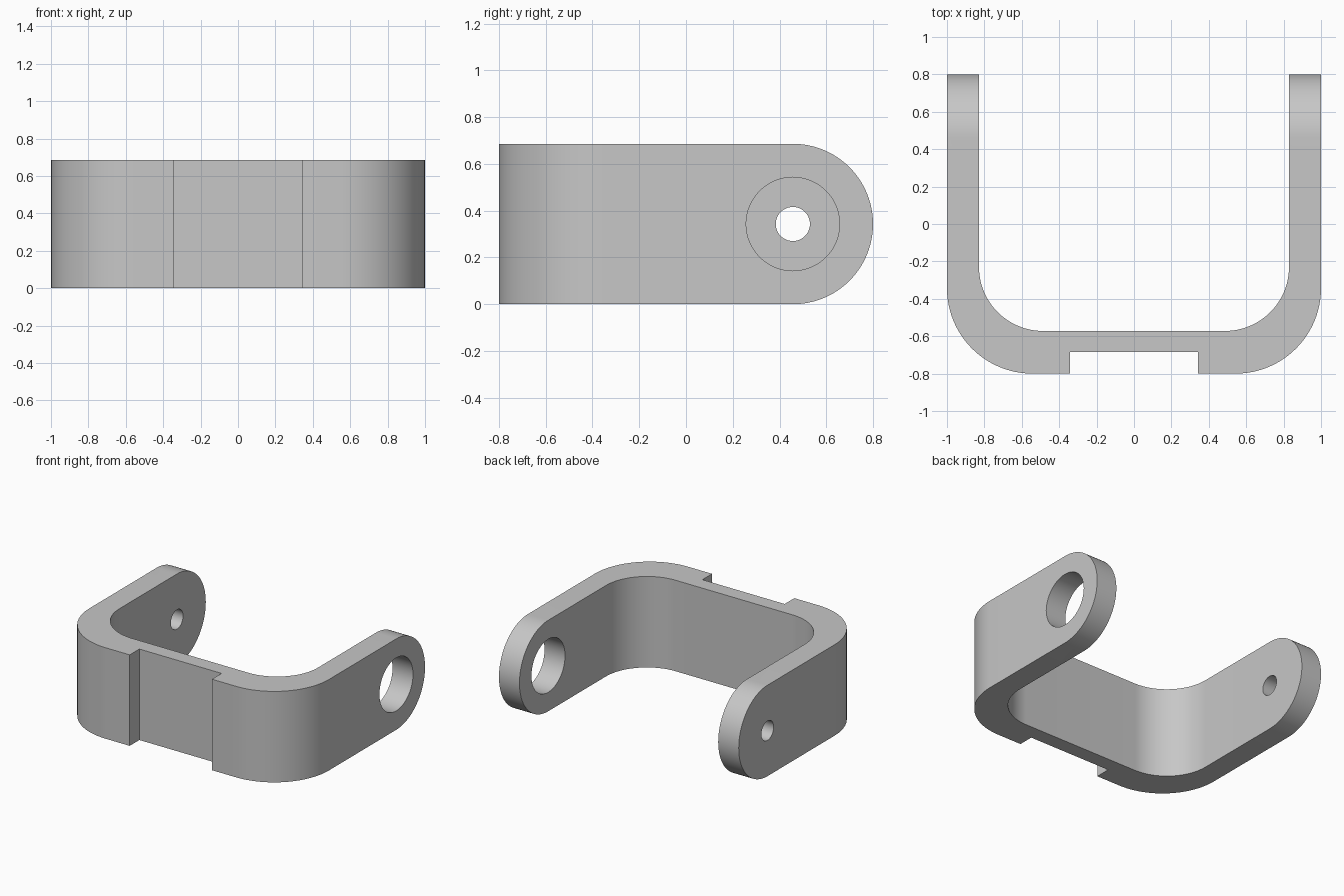
import bpy, bmesh
from math import sin, cos, pi, radians
from mathutils import Matrix, Vector

if "Cube" in bpy.data.objects:
    bpy.data.objects.remove(bpy.data.objects["Cube"], do_unlink=True)

HEIGHT = 0.686
MID = HEIGHT / 2
PIVOT_Y = 0.457
STEPS = 24

grey = bpy.data.materials.new("plain grey")
grey.use_nodes = True
grey.diffuse_color = (0.57, 0.57, 0.57, 1)
grey.node_tree.nodes["Principled BSDF"].inputs["Base Color"].default_value = (0.57, 0.57, 0.57, 1)


def arc(cx, cy, r, start, end, steps=STEPS):
    angles = [radians(start + (end - start) * i / steps) for i in range(steps + 1)]
    return [(cx + r * cos(a), cy + r * sin(a)) for a in angles]


def prism(name, points, to_3d, direction):
    """Extrude a flat outline into a closed solid."""
    bm = bmesh.new()
    face = bm.faces.new([bm.verts.new(to_3d(*p)) for p in points])
    out = bmesh.ops.extrude_face_region(bm, geom=[face])
    moved = [v for v in out["geom"] if isinstance(v, bmesh.types.BMVert)]
    bmesh.ops.translate(bm, verts=moved, vec=direction)
    bmesh.ops.recalc_face_normals(bm, faces=bm.faces)
    mesh = bpy.data.meshes.new(name)
    bm.to_mesh(mesh)
    bm.free()
    mesh.materials.append(grey)
    obj = bpy.data.objects.new(name, mesh)
    bpy.context.collection.objects.link(obj)
    return obj


def combine(target, tool, operation):
    """Apply a boolean and discard the tool."""
    tool.hide_render = True
    mod = target.modifiers.new(operation.lower(), 'BOOLEAN')
    mod.operation, mod.object, mod.solver = operation, tool, 'EXACT'
    bpy.context.view_layer.objects.active = target
    bpy.ops.object.modifier_apply(modifier=mod.name)
    bpy.data.objects.remove(tool, do_unlink=True)


# U-shaped plan: right half from the notch round to the inner floor, then mirrored
half = [(0.343, -0.685), (0.343, -0.8)]
half += arc(0.543, -0.343, 0.457, -90, 0)
half += [(1, 0.8), (0.829, 0.8)]
half += arc(0.486, -0.229, 0.343, 0, -90)
plan = half + [(-x, y) for x, y in reversed(half)]
bracket = prism("bracket", plan, lambda x, y: (x, y, 0), (0, 0, HEIGHT))

# Round the arm ends
side = [(-1, HEIGHT + 0.2), (-1, -0.2), (0.2, -0.2), (0.2, 0)]
side += arc(PIVOT_Y, MID, MID, -90, 90, 2 * STEPS) + [(0.2, HEIGHT), (0.2, HEIGHT + 0.2)]
combine(bracket, prism("arm_end_cutter", side, lambda y, z: (-1.2, y, z), (2.4, 0, 0)), 'INTERSECT')

# Wide bore in the left arm, narrow bore in the right arm
for name, x, radius in (("wide_bore", 0.7, 0.2), ("narrow_bore", -1.2, 0.073)):
    ring = arc(PIVOT_Y, MID, radius, 0, 360, 2 * STEPS)[:-1]
    combine(bracket, prism(name, ring, lambda y, z: (x, y, z), (0.5, 0, 0)), 'DIFFERENCE')

bpy.ops.object.select_all(action='DESELECT')
bracket.select_set(True)
bpy.context.view_layer.objects.active = bracket
bpy.ops.object.shade_smooth_by_angle(angle=radians(30))
